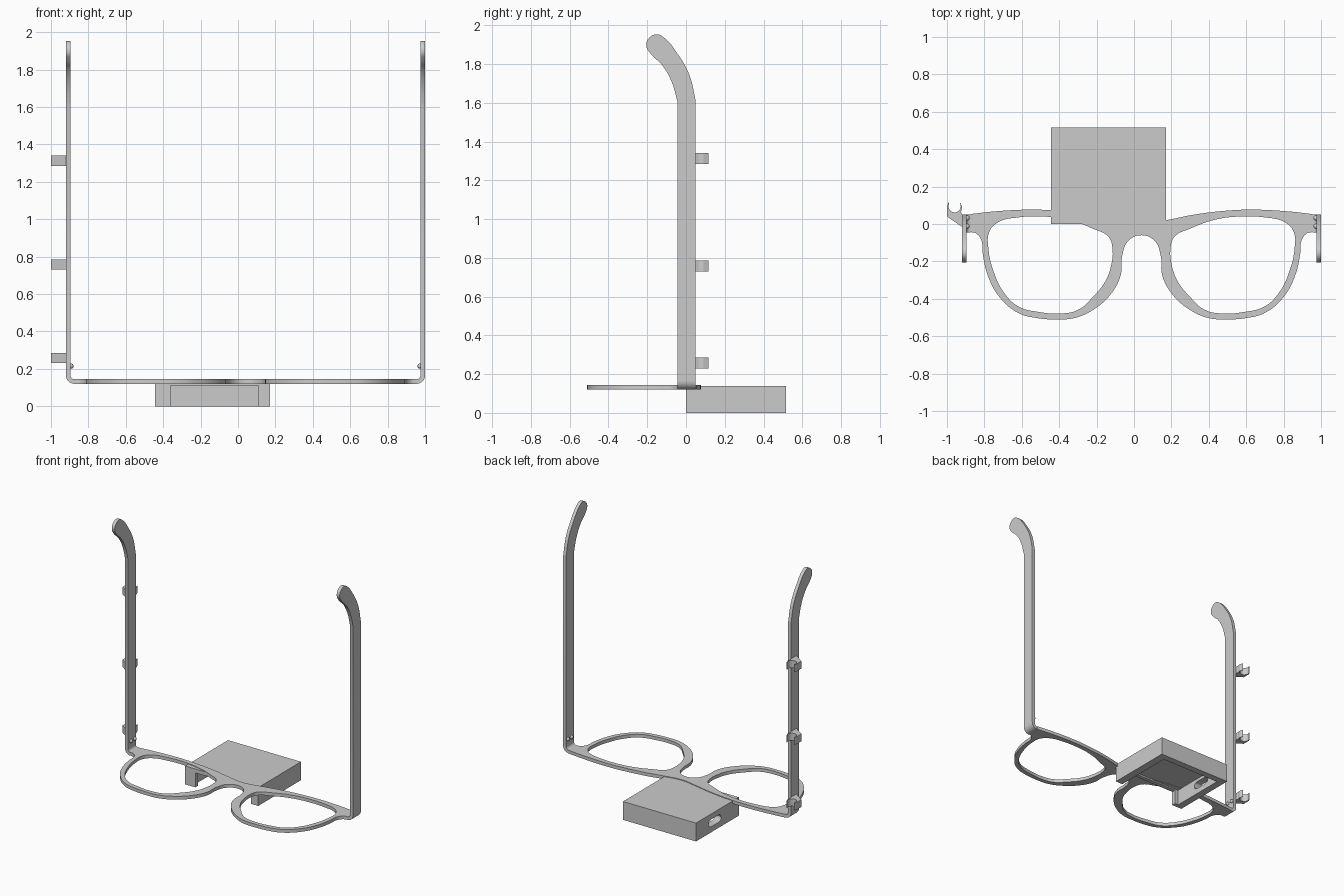
import bpy, math
from mathutils import Matrix, Vector

cube = bpy.data.objects.get("Cube")
if cube:
    bpy.data.objects.remove(cube)

MID = 0.04  # symmetry line of the spectacles

grey = bpy.data.materials.new("plain_grey")
grey.use_nodes = True
grey.diffuse_color = (0.6, 0.6, 0.6, 1)
grey.node_tree.nodes["Principled BSDF"].inputs["Base Color"].default_value = (0.6, 0.6, 0.6, 1)

# Columns give the world directions of profile u, profile v and thickness
PLANES = {
    "XY": Matrix(((1, 0, 0), (0, 1, 0), (0, 0, 1))),
    "YZ": Matrix(((0, 0, 1), (1, 0, 0), (0, 1, 0))),
    "XZ": Matrix(((1, 0, 0), (0, 0, -1), (0, 1, 0))),
}


def plate(name, loops, plane, offset, thick):
    """Extrude closed profiles; each loop is (points, set of sharp indices or 'all')."""
    cu = bpy.data.curves.new(name, "CURVE")
    cu.dimensions, cu.fill_mode = "2D", "BOTH"
    cu.extrude, cu.resolution_u = thick / 2, 6
    for pts, sharp in loops:
        sp = cu.splines.new("BEZIER")
        sp.bezier_points.add(len(pts) - 1)
        sp.use_cyclic_u = True
        if sharp == "all":
            sp.resolution_u = 1
        else:
            sp.resolution_u = 6
        for i, (bp, p) in enumerate(zip(sp.bezier_points, pts)):
            bp.co = (p[0], p[1], 0)
            kind = "VECTOR" if sharp == "all" or i in sharp else "AUTO"
            bp.handle_left_type = bp.handle_right_type = kind
    tmp = bpy.data.objects.new(name + "_curve", cu)
    bpy.context.collection.objects.link(tmp)
    bpy.context.view_layer.update()
    mesh = bpy.data.meshes.new_from_object(tmp.evaluated_get(bpy.context.evaluated_depsgraph_get()))
    bpy.data.objects.remove(tmp)
    rot = PLANES[plane]
    mesh.transform(Matrix.Translation(rot @ Vector((0, 0, offset))) @ rot.to_4x4())
    mesh.materials.clear()
    mesh.materials.append(grey)
    ob = bpy.data.objects.new(name, mesh)
    bpy.context.collection.objects.link(ob)
    bpy.ops.object.select_all(action="DESELECT")
    ob.select_set(True)
    bpy.context.view_layer.objects.active = ob
    bpy.ops.object.mode_set(mode="EDIT")
    bpy.ops.mesh.select_all(action="SELECT")
    bpy.ops.mesh.remove_doubles(threshold=0.0003)
    bpy.ops.mesh.normals_make_consistent(inside=False)
    bpy.ops.object.mode_set(mode="OBJECT")
    bpy.ops.object.shade_smooth_by_angle(angle=math.radians(30))
    return ob


def box(name, lo, hi):
    lo, hi = Vector(lo), Vector(hi)
    bpy.ops.mesh.primitive_cube_add(size=1, location=(lo + hi) / 2)
    ob = bpy.context.object
    ob.name, ob.scale = name, hi - lo
    bpy.ops.object.transform_apply(location=True, rotation=True, scale=True)
    ob.data.materials.append(grey)
    return ob


def arc(cx, cy, r, a0, a1, n):
    angles = [math.radians(a0 + (a1 - a0) * i / n) for i in range(n + 1)]
    return [(cx + r * math.cos(a), cy + r * math.sin(a)) for a in angles]


def flip(pts):
    return [(2 * MID - x, y) for x, y in pts]


# Front frame: half outline mirrored, with two lens openings
half = [(0.17, 0.02), (0.32, 0.05), (0.48, 0.07), (0.62, 0.077), (0.83, 0.067), (0.955, 0.053),
        (0.955, -0.043), (0.925, -0.05), (0.895, -0.09), (0.89, -0.15), (0.86, -0.28),
        (0.80, -0.39), (0.70, -0.475), (0.6, -0.503), (0.5, -0.51), (0.4, -0.503),
        (0.3, -0.46), (0.2, -0.37), (0.15, -0.27), (0.143, -0.17), (0.11, -0.09)]
outline = [(MID, 0.0)] + half + [(MID, -0.06)] + flip(half[::-1])
n = len(outline)
lens = [(0.195, -0.135), (0.215, -0.07), (0.30, -0.025), (0.43, 0.022), (0.565, 0.04),
        (0.70, 0.035), (0.805, 0.01), (0.853, -0.04), (0.858, -0.135), (0.83, -0.255),
        (0.78, -0.36), (0.70, -0.44), (0.59, -0.47), (0.46, -0.478), (0.375, -0.457),
        (0.30, -0.39), (0.23, -0.30), (0.2, -0.21)]
plate("front_frame", [(outline, {6, 7, n - 7, n - 6}), (lens, set()), (flip(lens), set())],
      "XY", 0.1325, 0.025)

# Temple arms with hooked tips, rounded corners and hinge pins
arm = [(-0.045, 0.165), (-0.045, 1.61), (-0.075, 1.71), (-0.125, 1.796), (-0.18, 1.85),
       (-0.205, 1.895), (-0.19, 1.935), (-0.15, 1.953), (-0.112, 1.935), (-0.045, 1.855),
       (0.017, 1.745), (0.05, 1.61), (0.05, 0.165)]
corner = arc(0.955, 0.165, 0.045, -90, 0, 8) + arc(0.955, 0.165, 0.02, 0, -90, 8)
for side, mirror in (("left", False), ("right", True)):
    place = (lambda x: 2 * MID - x) if mirror else (lambda x: x)
    plate(side + "_temple", [(arm, {0, 1, 11, 12})], "YZ", place(0.9875), 0.025)
    plate(side + "_corner", [(flip(corner) if mirror else corner, "all")], "XZ", -0.0025, 0.095)
    for y in (-0.012, 0.032):
        bpy.ops.mesh.primitive_uv_sphere_add(segments=12, ring_count=8, radius=0.014,
                                             location=(place(0.973), y, 0.215))
        pin = bpy.context.object
        pin.name = side + "_hinge_pin"
        pin.data.materials.append(grey)
        bpy.ops.object.shade_smooth()

# Cable clips along the outside of the right temple
clip = [(-0.92, -0.015), (-0.92, 0.05), (-0.925, 0.065), (-0.919, 0.09), (-0.928, 0.115)]
clip += arc(-0.959, 0.095, 0.033, 30, -210, 16) + [(-0.992, 0.115), (-1.0, 0.095), (-1.0, 0.04)]
for z in (0.258, 0.758, 1.312):
    plate("cable_clip", [(clip, "all")], "XY", z, 0.056)

# Electronics housing: open below and at the front, with a port in one side
housing = box("housing", (-0.445, 0, 0), (0.17, 0.515, 0.14))
cutters = [box("cavity_cutter", (-0.39, 0.03, -0.1), (0.11, 0.465, 0.122)),
           box("front_cutter", (-0.36, -0.1, -0.1), (0.11, 0.1, 0.11)),
           plate("port_cutter", [(arc(0.335, 0.07, 0.028, -90, 90, 6)
                                  + arc(0.24, 0.07, 0.028, 90, 270, 6), "all")], "YZ", -0.42, 0.12)]
for c in cutters:
    c.hide_render = True
    mod = housing.modifiers.new("cut", "BOOLEAN")
    mod.operation, mod.solver, mod.object = "DIFFERENCE", "EXACT", c
    bpy.context.view_layer.objects.active = housing
    bpy.ops.object.modifier_apply(modifier=mod.name)
    bpy.data.objects.remove(c)
